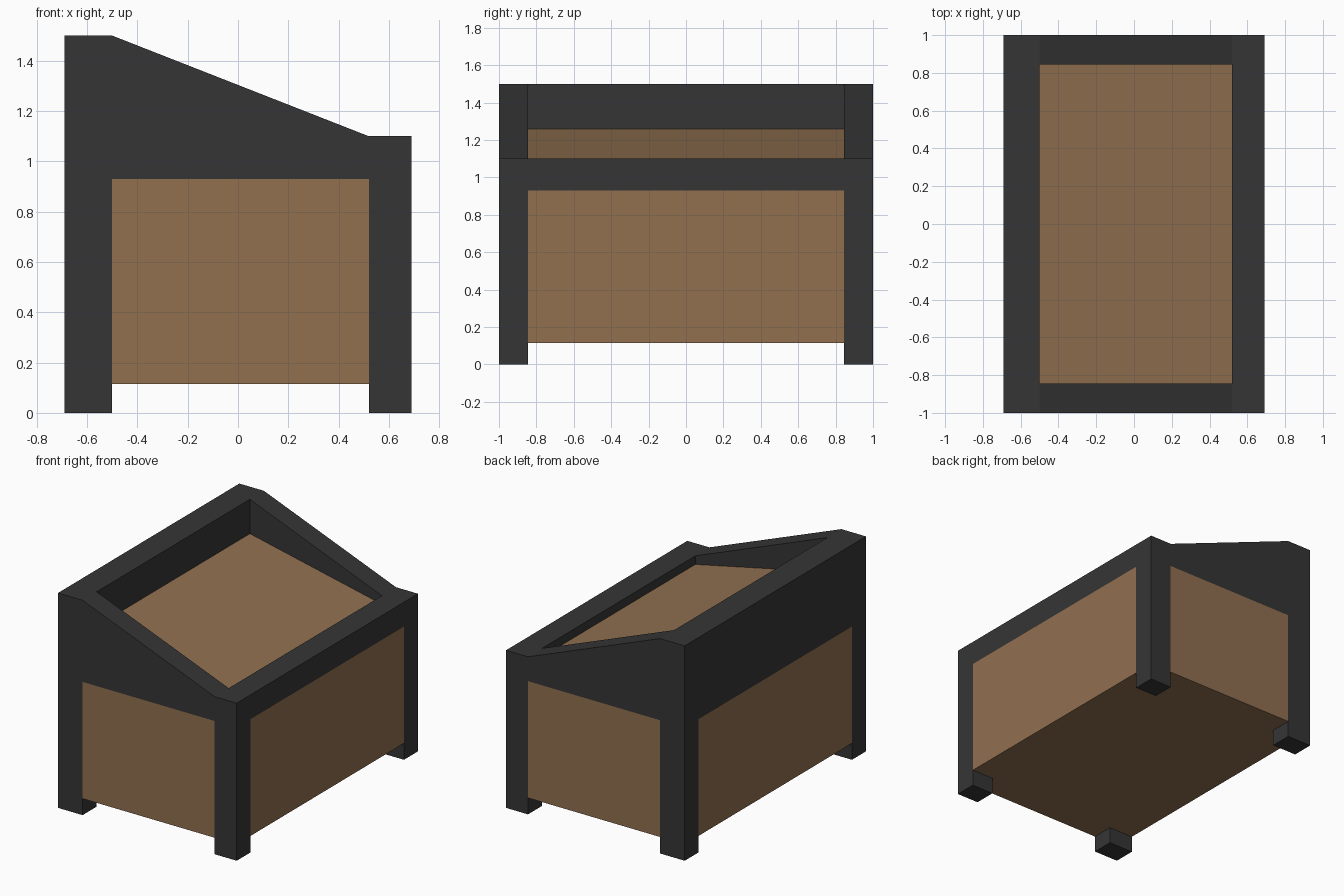
import bpy, bmesh

if "Cube" in bpy.data.objects:
    bpy.data.objects.remove(bpy.data.objects["Cube"])

# Plan grid (legs at the corners, rails between them) and layer heights
XS = [-0.69, -0.50, 0.52, 0.69]
YS = [-1.0, -0.845, 0.845, 1.0]
BASE, RAIL = 0.115, 0.93
BED = [1.26, 1.26, 1.04, 1.04]      # sloping sunken top, per x line
RIM = [1.50, 1.50, 1.10, 1.10]      # sloping rim, per x line


def material(name, rgb):
    m = bpy.data.materials.new(name)
    m.diffuse_color = (*rgb, 1)
    m.use_nodes = True
    m.node_tree.nodes["Principled BSDF"].inputs["Base Color"].default_value = m.diffuse_color
    return m


dark = material("charcoal", (0.036, 0.036, 0.036))
wood = material("brown wood", (0.282, 0.162, 0.081))


def point(i, j, k):
    return (XS[i], YS[j], [0, BASE, RAIL, BED[i], RIM[i]][k])


def filled(i, j, k):
    if not (0 <= i < 3 and 0 <= j < 3 and 0 <= k < 4):
        return False
    if i != 1 and j != 1:
        return True                  # corner legs
    if i == 1 and j == 1:
        return k in (1, 2)           # sunken middle
    return k >= 1                    # walls and rim


def part_of(i, j, k):
    if i == 1 and j == 1:
        return "sloping_top_panel" if k == 2 else "box_panels"
    if (i == 1 or j == 1) and k == 1:
        return "box_panels"
    return "frame"


# Each cell side: neighbour offset and its corners, wound outward
SIDES = {
    (-1, 0, 0): [(0, 0, 0), (0, 0, 1), (0, 1, 1), (0, 1, 0)],
    (1, 0, 0): [(1, 0, 0), (1, 1, 0), (1, 1, 1), (1, 0, 1)],
    (0, -1, 0): [(0, 0, 0), (1, 0, 0), (1, 0, 1), (0, 0, 1)],
    (0, 1, 0): [(0, 1, 0), (0, 1, 1), (1, 1, 1), (1, 1, 0)],
    (0, 0, -1): [(0, 0, 0), (0, 1, 0), (1, 1, 0), (1, 0, 0)],
    (0, 0, 1): [(0, 0, 1), (1, 0, 1), (1, 1, 1), (0, 1, 1)],
}

# Keep only the outer skin of the filled cells, sorted into parts
parts = {n: bmesh.new() for n in ("frame", "box_panels", "sloping_top_panel")}
for i in range(3):
    for j in range(3):
        for k in range(4):
            if not filled(i, j, k):
                continue
            bm = parts[part_of(i, j, k)]
            for (a, b, c), corners in SIDES.items():
                if not filled(i + a, j + b, k + c):
                    bm.faces.new([bm.verts.new(point(i + u, j + v, k + w))
                                  for u, v, w in corners])

for name, bm in parts.items():
    bmesh.ops.remove_doubles(bm, verts=bm.verts, dist=1e-5)
    bmesh.ops.dissolve_limit(bm, angle_limit=0.01, verts=bm.verts, edges=bm.edges)
    me = bpy.data.meshes.new(name)
    bm.to_mesh(me)
    bm.free()
    me.materials.append(dark if name == "frame" else wood)
    bpy.context.collection.objects.link(bpy.data.objects.new(name, me))
